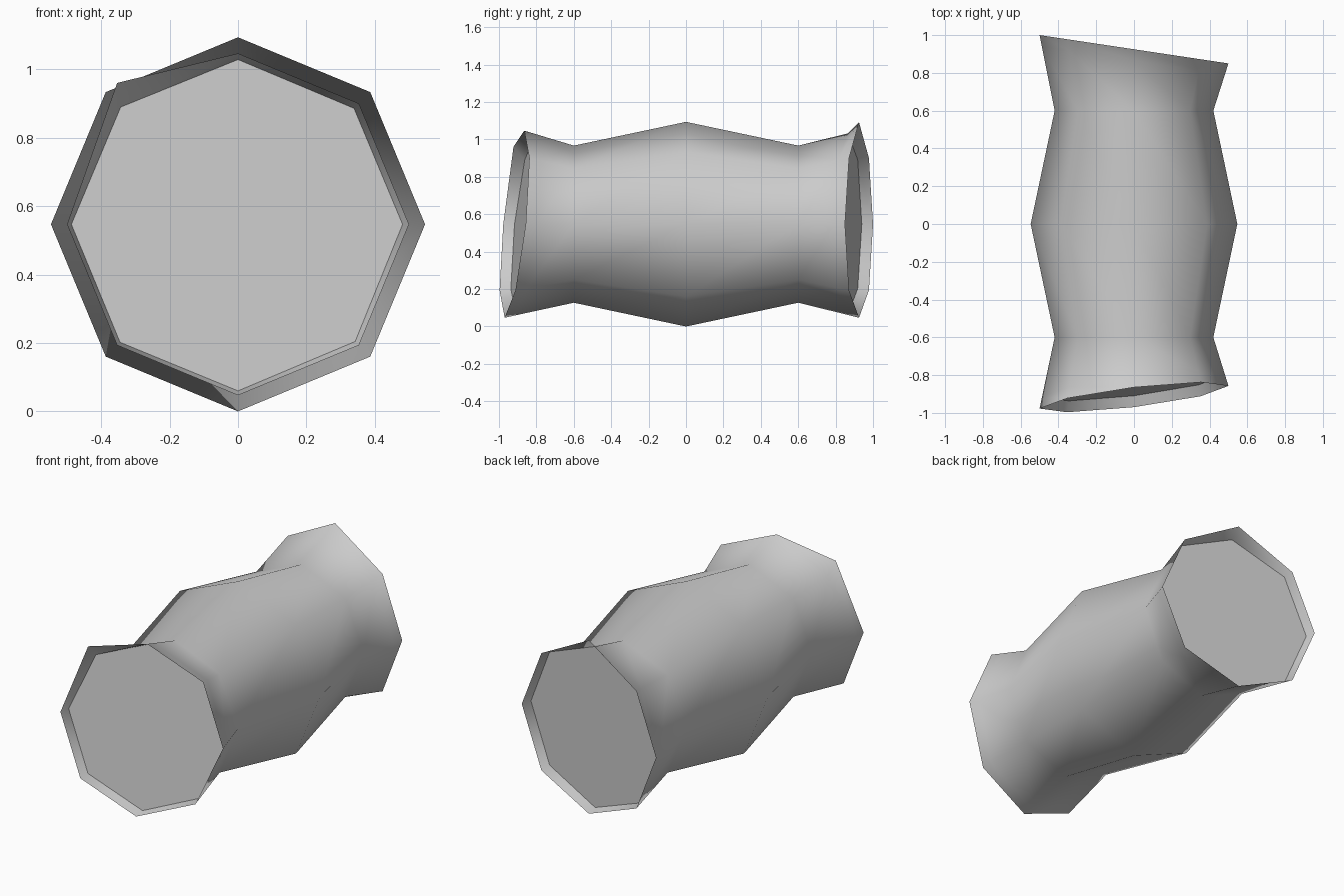
import bpy, bmesh, math
from mathutils import Vector

cube = bpy.data.objects.get("Cube")
if cube:
    bpy.data.objects.remove(cube, do_unlink=True)

SIDES = 8
MID_Z = 0.547
RECESS = 0.06

grey = bpy.data.materials.new("stone_grey")
grey.use_nodes = True
colour = (0.6, 0.6, 0.6, 1)
grey.diffuse_color = colour
grey.node_tree.nodes["Principled BSDF"].inputs["Base Color"].default_value = colour


def ring(radius, y, slope_x=0, slope_z=0):
    """Octagon around the y axis, tilted by the two slopes."""
    points = []
    for i in range(SIDES):
        a = math.tau * i / SIDES
        x, z = radius * math.cos(a), radius * math.sin(a)
        points.append(Vector((x, y + slope_x * x + slope_z * z, MID_Z + z)))
    return points


def recessed(neck, rim):
    """Points on the wall between neck and rim, a fixed depth below the rim."""
    return [r.lerp(n, RECESS / abs(r.y - n.y)) for n, r in zip(neck, rim)]


def add_object(name, loops, cap=False):
    bm = bmesh.new()
    rows = [[bm.verts.new(p) for p in loop] for loop in loops]
    for a, b in zip(rows, rows[1:]):
        for i in range(SIDES):
            j = (i + 1) % SIDES
            bm.faces.new((a[i], a[j], b[j], b[i]))
    if cap:
        bm.faces.new(rows[0])
    bm.normal_update()
    # Turn every face away from the middle of the model
    for f in bm.faces:
        c = f.calc_center_median()
        out = Vector((0, c.y, 0)) if cap else Vector((c.x, 0, c.z - MID_Z))
        if f.normal.dot(out) < 0:
            f.normal_flip()
    mesh = bpy.data.meshes.new(name)
    bm.to_mesh(mesh)
    bm.free()
    mesh.materials.append(grey)
    obj = bpy.data.objects.new(name, mesh)
    bpy.context.collection.objects.link(obj)
    return obj


# Barrel loops
front_neck = ring(0.42, -0.6)
belly = ring(0.547, 0)
back_neck = ring(0.42, 0.6)

# Skewed broken rims and the recessed loops behind them
front_rim = ring(0.5, -0.917, 0.12, 0.105)
back_rim = ring(0.5, 0.925, -0.15)
front_seat = recessed(front_neck, front_rim)
back_seat = recessed(back_neck, back_rim)

# Chipped rim corners that stand a little proud
front_rim[3].z += 0.06
back_rim[2].z += 0.045

body = add_object("barrel_wall", [front_rim, front_seat, front_neck, belly,
                                  back_neck, back_seat, back_rim])
add_object("front_cap", [front_seat], cap=True)
add_object("back_cap", [back_seat], cap=True)

# Soft shading around the wall
bpy.ops.object.select_all(action='DESELECT')
body.select_set(True)
bpy.context.view_layer.objects.active = body
bpy.ops.object.shade_smooth_by_angle(angle=math.radians(60))
